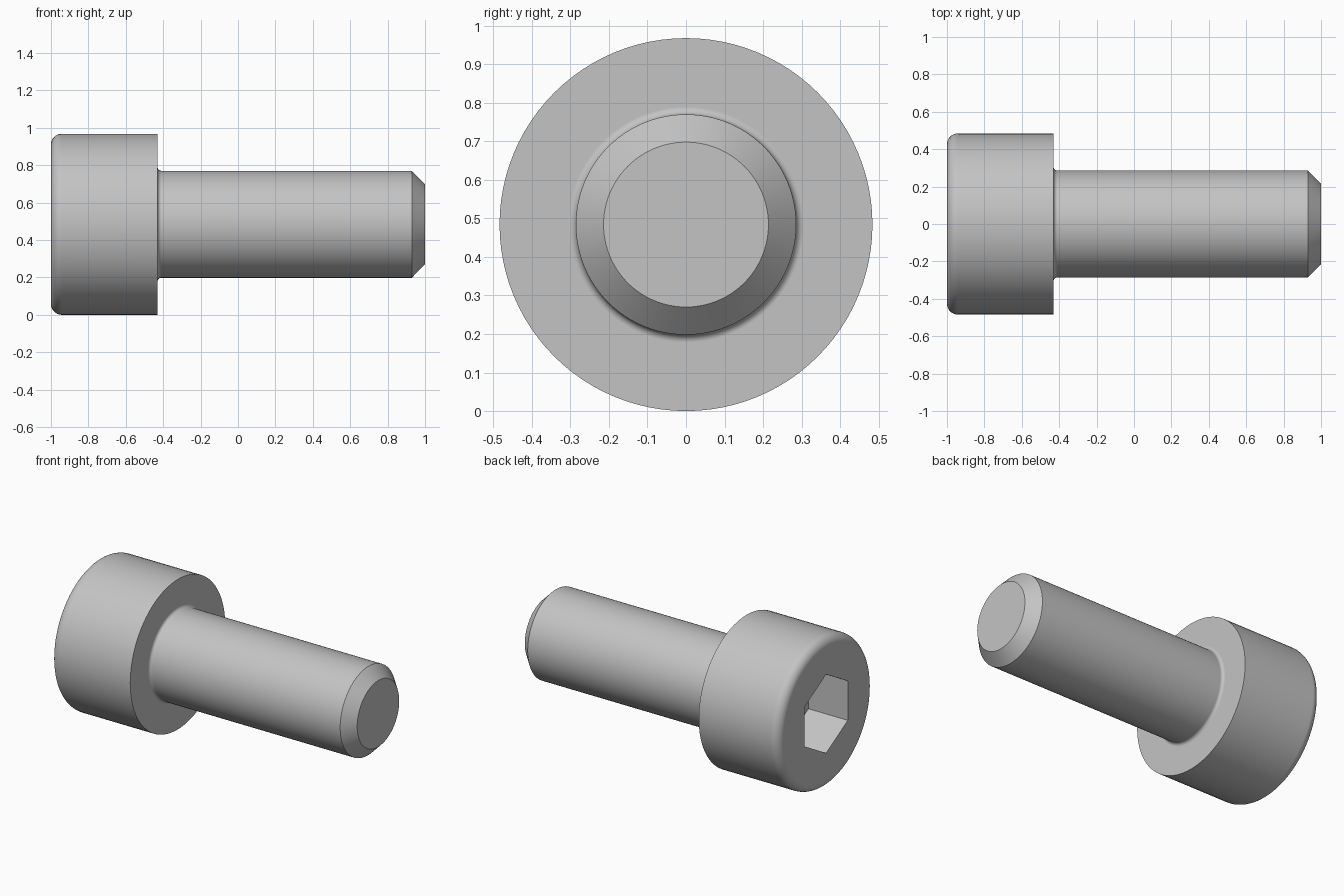
import bpy, bmesh
from math import sin, cos, pi, radians
from mathutils import Matrix, Vector

cube = bpy.data.objects.get("Cube")
if cube:
    bpy.data.objects.remove(cube)

HEAD_R, SHAFT_R, TIP_R = 0.484, 0.286, 0.214
HEAD_X, SEAT_X, CHAMFER_X, TIP_X = -1.0, -0.43, 0.929, 1.0
ROUND, FILLET = 0.058, 0.02
HEX_R, HEX_DEPTH = 0.254, 0.28
SEGMENTS = 96

steel = bpy.data.materials.new("grey steel")
steel.use_nodes = True
grey = (0.55, 0.55, 0.55, 1)
steel.diffuse_color = grey
steel.node_tree.nodes["Principled BSDF"].inputs["Base Color"].default_value = grey


def arc(cx, cr, radius, start, end, steps=8):
    """Points (x, r) of an arc in the profile plane, angles in degrees."""
    angles = [radians(start + (end - start) * i / steps) for i in range(steps + 1)]
    return [(cx + radius * cos(a), cr + radius * sin(a)) for a in angles]


def ring(bm, x, radius, count):
    """Closed loop of vertices around the x axis, first one at the top."""
    turns = [2 * pi * i / count for i in range(count)]
    return [bm.verts.new((x, radius * sin(t), radius * cos(t))) for t in turns]


def bridge(bm, a, b):
    for i in range(len(a)):
        j = (i + 1) % len(a)
        bm.faces.new((a[i], a[j], b[j], b[i]))


def loop_edges(bm, loop):
    pairs = zip(loop, loop[1:] + loop[:1])
    return [bm.edges.get(p) or bm.edges.new(p) for p in pairs]


# Turned outline: rounded head, seat with fillet, shaft and chamfered tip
profile = arc(HEAD_X + ROUND, HEAD_R - ROUND, ROUND, 180, 90)
profile += [(SEAT_X, HEAD_R)]
profile += arc(SEAT_X + FILLET, SHAFT_R + FILLET, FILLET, 180, 270, 6)
profile += [(CHAMFER_X, SHAFT_R), (TIP_X, TIP_R)]

bm = bmesh.new()
rings = [ring(bm, x, r, SEGMENTS) for x, r in profile]
for a, b in zip(rings, rings[1:]):
    bridge(bm, a, b)
bm.faces.new(rings[-1])

# Hexagonal socket sunk into the head, flats facing the sides
mouth = ring(bm, HEAD_X, HEX_R, 6)
floor = ring(bm, HEAD_X + HEX_DEPTH, HEX_R, 6)
bridge(bm, mouth, floor)
bm.faces.new(floor)

# Flat end of the head between the rim and the socket
edges = loop_edges(bm, rings[0]) + loop_edges(bm, mouth)
bmesh.ops.triangle_fill(bm, edges=edges, use_beauty=True, normal=Vector((-1, 0, 0)))

bmesh.ops.recalc_face_normals(bm, faces=bm.faces)
bmesh.ops.transform(bm, matrix=Matrix.Translation((0, 0, HEAD_R)), verts=bm.verts)

mesh = bpy.data.meshes.new("socket_head_bolt")
bm.to_mesh(mesh)
bm.free()
mesh.materials.append(steel)
bolt = bpy.data.objects.new("socket_head_bolt", mesh)
bpy.context.collection.objects.link(bolt)

# Smooth round surfaces, crisp edges, flat ends
bpy.ops.object.select_all(action="DESELECT")
bolt.select_set(True)
bpy.context.view_layer.objects.active = bolt
bpy.ops.object.shade_smooth_by_angle(angle=radians(30))
weighted = bolt.modifiers.new("weighted normals", "WEIGHTED_NORMAL")
weighted.keep_sharp = True
